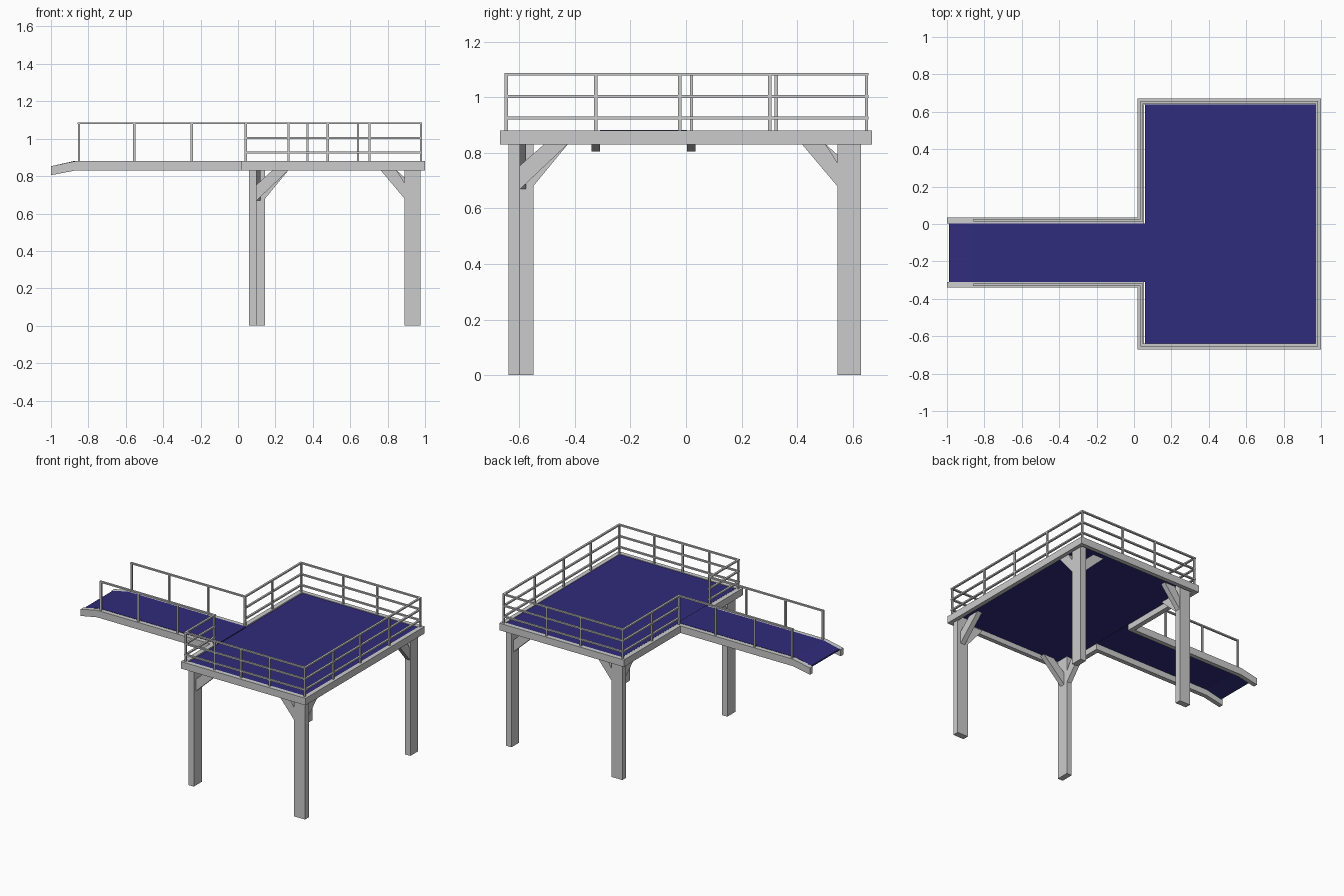
import bpy, bmesh
from mathutils import Vector

if "Cube" in bpy.data.objects:
    bpy.data.objects.remove(bpy.data.objects["Cube"])

blue = bpy.data.materials.new("deck_blue")
blue.diffuse_color = (0.03, 0.025, 0.2, 1)
blue.use_nodes = True
blue.node_tree.nodes["Principled BSDF"].inputs["Base Color"].default_value = blue.diffuse_color


def finish(name, bm, mat=None):
    bmesh.ops.recalc_face_normals(bm, faces=bm.faces)
    me = bpy.data.meshes.new(name)
    bm.to_mesh(me)
    bm.free()
    ob = bpy.data.objects.new(name, me)
    bpy.context.collection.objects.link(ob)
    if mat:
        me.materials.append(mat)
    return ob


def box(name, x, y, z, mat=None):
    bm = bmesh.new()
    bmesh.ops.create_cube(bm, size=1)
    for v in bm.verts:
        v.co = [(r[0] + r[1]) / 2 + c * (r[1] - r[0]) for c, r in zip(v.co, (x, y, z))]
    return finish(name, bm, mat)


def prism(name, profile, axis, lo, hi, mat=None):
    """Extrude a (horizontal, z) profile along axis 'x' or 'y' from lo to hi."""
    bm = bmesh.new()
    place = (lambda h, z: (h, lo, z)) if axis == 'y' else (lambda h, z: (lo, h, z))
    face = bm.faces.new([bm.verts.new(place(h, z)) for h, z in profile])
    ext = bmesh.ops.extrude_face_region(bm, geom=[face])
    d = Vector((0, hi - lo, 0)) if axis == 'y' else Vector((hi - lo, 0, 0))
    bmesh.ops.translate(bm, vec=d, verts=[g for g in ext['geom'] if isinstance(g, bmesh.types.BMVert)])
    return finish(name, bm, mat)


# Platform frame beams
Z = (0.83, 0.88)
box("front_beam", (0.02, 1.0), (-0.67, -0.64), Z)
box("back_beam", (0.02, 1.0), (0.64, 0.67), Z)
box("right_beam", (0.97, 1.0), (-0.64, 0.64), Z)
box("left_beam_back", (0.02, 0.054), (0.035, 0.64), Z)
box("left_beam_front", (0.02, 0.054), (-0.64, -0.34), Z)

# Walkway side beams with sloping end
side = [(-1, 0.805), (-0.87, 0.83), (0.054, 0.83), (0.054, 0.88), (-0.87, 0.88), (-1, 0.853)]
prism("walkway_beam_back", side, 'y', 0.004, 0.035)
prism("walkway_beam_front", side, 'y', -0.34, -0.309)

# Decks
box("platform_deck", (0.06, 0.975), (-0.645, 0.645), (0.866, 0.876), blue)
walk = [(-0.99, 0.845), (-0.87, 0.872), (0.062, 0.872), (0.062, 0.882), (-0.87, 0.882), (-0.99, 0.855)]
prism("walkway_deck", walk, 'y', -0.309, 0.004, blue)

# Plank legs, each turned a quarter turn from the last, with two braces
legs = {
    "front_left": ((0.06, 0.10), (-0.64, -0.55)),
    "front_right": ((0.89, 0.975), (-0.64, -0.597)),
    "back_right": ((0.932, 0.975), (0.545, 0.63)),
    "back_left": ((0.06, 0.145), (0.588, 0.63)),
}


def brace(name, start, end, axis, centre, wide):
    low = 0.68 if wide else 0.67
    s = 1 if end > start else -1
    prof = [(start, low), (end, 0.832), (end - s * 0.085, 0.832), (start, low + 0.085)]
    prism(name, prof, axis, centre - 0.018, centre + 0.018)


for n, (x, y) in legs.items():
    box(n + "_leg", x, y, (0, 0.866))
    cx, cy = sum(x) / 2, sum(y) / 2
    wide = x[1] - x[0] > 0.06
    left, front = cx < 0.5, cy < 0
    brace(n + "_brace_x", x[1] if left else x[0], 0.27 if left else 0.762, 'y', cy, wide)
    brace(n + "_brace_y", y[1] if front else y[0], -0.425 if front else 0.417, 'x', cx, not wide)


# Railings: posts at given positions, horizontal rails between the ends
def railing(name, axis, fixed, posts, heights):
    def bar(nm, a, b, z, r):
        f = (fixed - r, fixed + r)
        box(nm, (a, b) if axis == 'x' else f, f if axis == 'x' else (a, b), z)
    for i, p in enumerate(posts):
        bar(f"{name}_post_{i + 1}", p - 0.006, p + 0.006, (0.875, 1.08), 0.006)
    for i, h in enumerate(heights):
        bar(f"{name}_rail_{i + 1}", posts[0] - 0.007, posts[-1] + 0.007, (h - 0.005, h + 0.005), 0.007)


three = (0.926, 1.003, 1.083)
railing("front_railing", 'x', -0.647, (0.041, 0.27, 0.48, 0.703, 0.978), three)
railing("back_railing", 'x', 0.65, (0.041, 0.372, 0.642, 0.978), three)
railing("right_railing", 'y', 0.978, (-0.647, -0.325, -0.022, 0.302, 0.65), three)
railing("left_back_railing", 'y', 0.041, (0.02, 0.325, 0.65), three)
railing("left_front_railing", 'y', 0.041, (-0.647, -0.325), three)
for n, y in (("back", 0.02), ("front", -0.325)):
    railing("walkway_" + n + "_railing", 'x', y, (-0.85, -0.555, -0.247, 0.041), three[2:])
